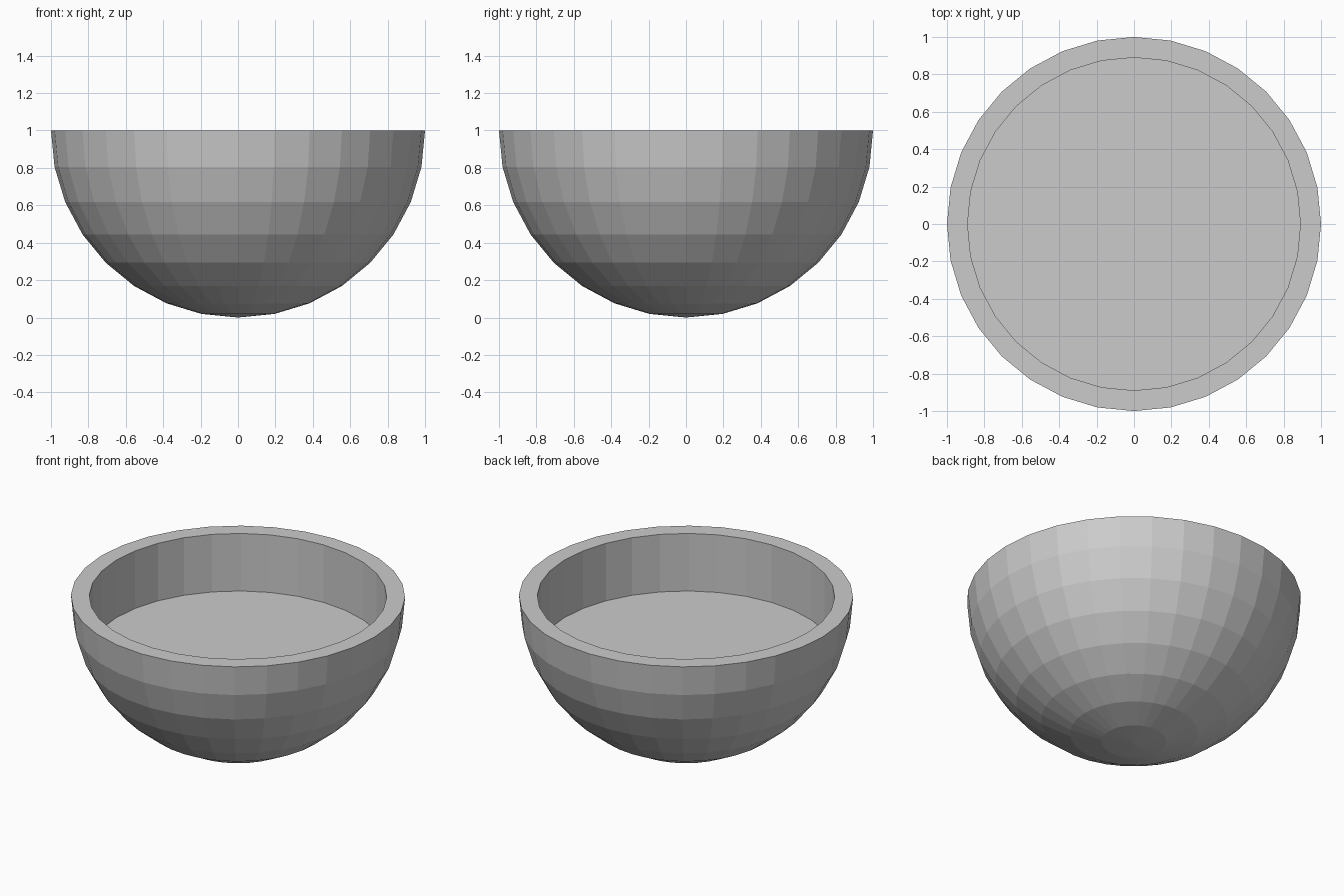
import bpy, bmesh

if "Cube" in bpy.data.objects:
    bpy.data.objects.remove(bpy.data.objects["Cube"])

INNER_RADIUS = 0.89
CAVITY_DEPTH = 0.38

bm = bmesh.new()

# Lower half of a low-poly sphere
bmesh.ops.create_uvsphere(bm, u_segments=32, v_segments=16, radius=1.0)
bmesh.ops.delete(bm, geom=[v for v in bm.verts if v.co.z > 0.01], context='VERTS')

# Flat top, closed over the open edge
rim_edges = [e for e in bm.edges if e.is_boundary]
top = bmesh.ops.contextual_create(bm, geom=rim_edges)['faces'][0]

# Rim: extrude inwards, then push down for a straight-walled cavity
inner = bmesh.ops.extrude_discrete_faces(bm, faces=[top])['faces'][0]
for v in inner.verts:
    v.co.x *= INNER_RADIUS
    v.co.y *= INNER_RADIUS
floor = bmesh.ops.extrude_discrete_faces(bm, faces=[inner])['faces'][0]
for v in floor.verts:
    v.co.z -= CAVITY_DEPTH

# Stand the bowl on the ground plane
bmesh.ops.translate(bm, verts=bm.verts, vec=(0, 0, 1))
bmesh.ops.recalc_face_normals(bm, faces=bm.faces)

mesh = bpy.data.meshes.new("bowl")
bm.to_mesh(mesh)
bm.free()
bowl = bpy.data.objects.new("bowl", mesh)
bpy.context.collection.objects.link(bowl)
